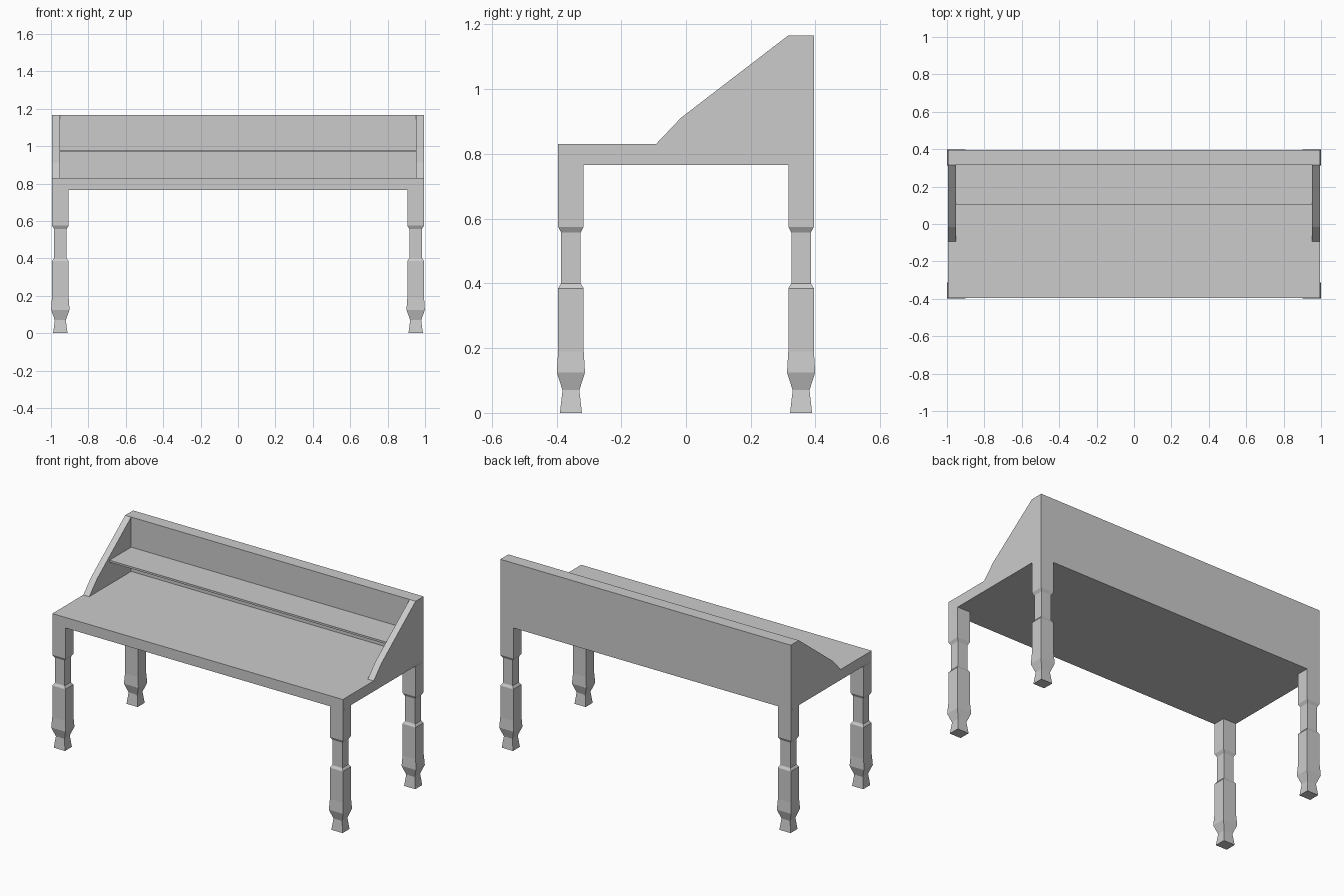
import bpy, bmesh

if "Cube" in bpy.data.objects:
    bpy.data.objects.remove(bpy.data.objects["Cube"])


def finish(bm, name, axes=(False, False, False)):
    bmesh.ops.recalc_face_normals(bm, faces=bm.faces)
    mesh = bpy.data.meshes.new(name)
    bm.to_mesh(mesh)
    bm.free()
    obj = bpy.data.objects.new(name, mesh)
    bpy.context.collection.objects.link(obj)
    if any(axes):
        mod = obj.modifiers.new("Mirror", 'MIRROR')
        mod.use_axis = axes
        mod.use_mirror_merge = False
    return obj


def loft(rings, name, axes=(False, False, False)):
    """Skin a list of equal-length point rings and cap both ends."""
    bm = bmesh.new()
    loops = [[bm.verts.new(p) for p in ring] for ring in rings]
    n = len(loops[0])
    for a, b in zip(loops, loops[1:]):
        for i in range(n):
            j = (i + 1) % n
            bm.faces.new((a[i], a[j], b[j], b[i]))
    bm.faces.new(loops[0])
    bm.faces.new(loops[-1])
    return finish(bm, name, axes)


def rect(cx, cy, hx, hy, z):
    return [(cx - hx, cy - hy, z), (cx + hx, cy - hy, z),
            (cx + hx, cy + hy, z), (cx - hx, cy + hy, z)]


def box(name, hx, y0, y1, z0, z1):
    cy, hy = (y0 + y1) / 2, (y1 - y0) / 2
    return loft([rect(0, cy, hx, hy, z) for z in (z0, z1)], name)


HALF_X, HALF_Y = 0.994, 0.395
INNER_X = 0.953

# Table top, back board and shelf
box("desk_top", HALF_X, -HALF_Y, HALF_Y, 0.765, 0.83)
box("back_board", INNER_X, 0.317, HALF_Y, 0.83, 1.166)
box("shelf", INNER_X, 0.105, 0.317, 0.968, 0.98)

# Sloping side panels
side = [(-0.093, 0.83), (-0.015, 0.912), (0.316, 1.166),
        (HALF_Y, 1.166), (HALF_Y, 0.83)]
loft([[(x, y, z) for y, z in side] for x in (INNER_X, HALF_X)],
     "side_panels", (True, False, False))

# Four square, shaped legs: (height, half depth)
leg = [(0, 0.034), (0.07, 0.026), (0.125, 0.0435), (0.19, 0.0395),
       (0.385, 0.0395), (0.40, 0.030), (0.557, 0.030),
       (0.575, 0.0395), (0.765, 0.0395)]
loft([rect(0.95, 0.3555, h * 1.13, h, z) for z, h in leg],
     "legs", (True, True, False))
